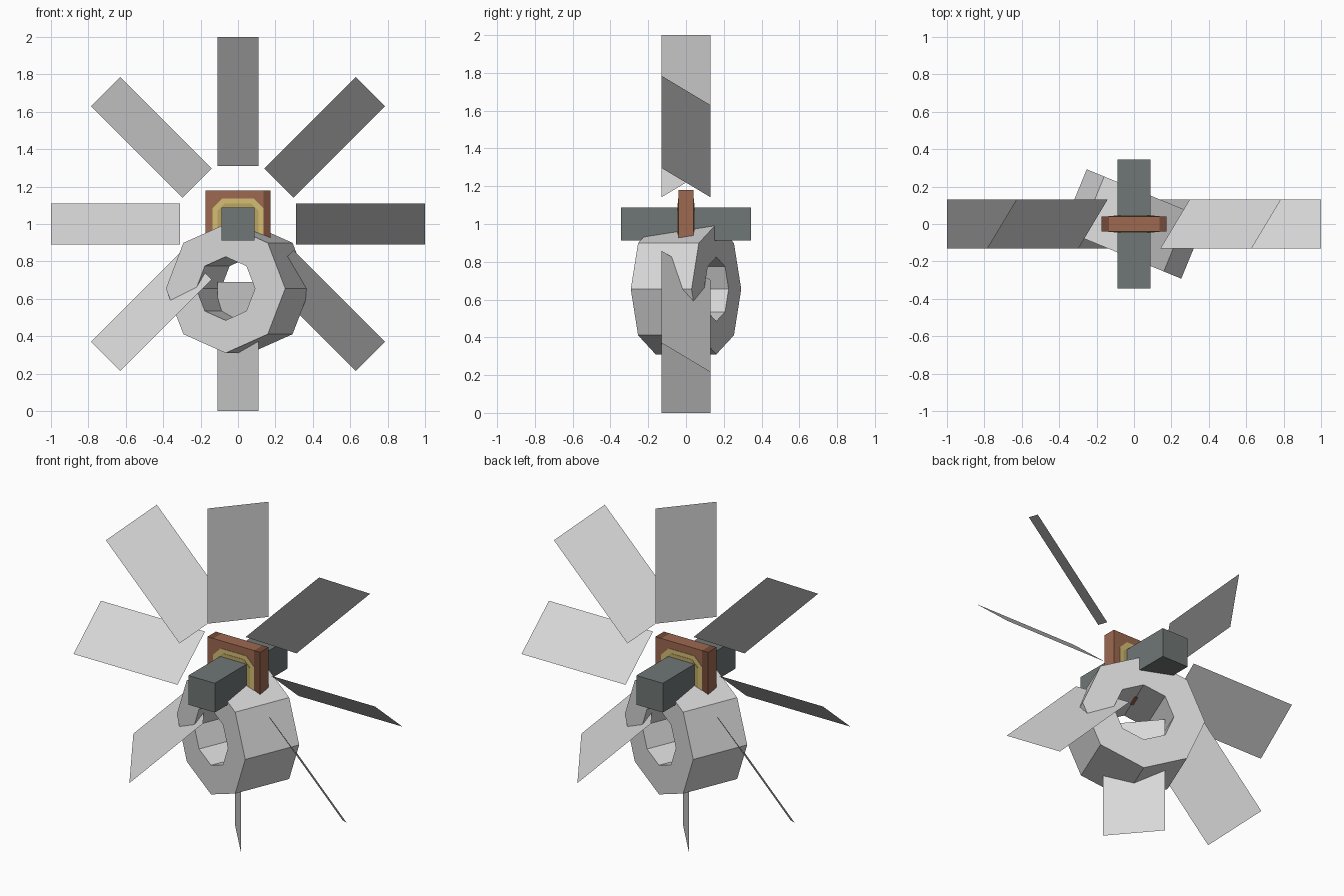
import bpy, bmesh
from math import pi, cos, sin, radians
from mathutils import Vector, Matrix

if "Cube" in bpy.data.objects:
    bpy.data.objects.remove(bpy.data.objects["Cube"])

HUB_Z = 1.0


def material(name, rgb):
    m = bpy.data.materials.new(name)
    m.use_nodes = True
    m.diffuse_color = (*rgb, 1)
    m.node_tree.nodes["Principled BSDF"].inputs["Base Color"].default_value = (*rgb, 1)
    return m


light_grey = material("light grey", (0.68, 0.68, 0.68))
slate = material("slate grey", (0.16, 0.185, 0.18))
brown = material("brown", (0.34, 0.14, 0.08))
dark_brown = material("dark brown", (0.18, 0.07, 0.04))
gold = material("gold", (0.66, 0.51, 0.17))
tan = material("tan", (0.50, 0.38, 0.13))


def finish(bm, name, *mats):
    mesh = bpy.data.meshes.new(name)
    bm.to_mesh(mesh)
    bm.free()
    for m in mats:
        mesh.materials.append(m)
    obj = bpy.data.objects.new(name, mesh)
    bpy.context.collection.objects.link(obj)
    return obj


def box(size, z):
    bm = bmesh.new()
    bmesh.ops.create_cube(bm, size=1, matrix=Matrix.Translation((0, 0, z)) @ Matrix.Diagonal((*size, 1)))
    return bm


def chamfered_plate(name, half, cut, depth, mat):
    """Square plate facing y with its four corners cut off."""
    bm = box((2 * half, 2 * depth, 2 * half), HUB_Z)
    corners = [e for e in bm.edges if abs((e.verts[0].co - e.verts[1].co).normalized().y) > 0.9]
    bmesh.ops.bevel(bm, geom=corners, offset=cut, segments=1, affect='EDGES')
    return finish(bm, name, mat)


# Fan blades: pitched single-sheet panels around the hub
for i in range(8):
    a = i * pi / 4
    radial = Vector((cos(a), 0, sin(a)))
    side = Vector((-sin(a), 0, cos(a))) * 0.11 + Vector((0, -0.13, 0))
    hub = Vector((0, 0, HUB_Z))
    bm = bmesh.new()
    bm.faces.new([bm.verts.new(hub + radial * r + side * s)
                  for r, s in ((0.31, -1), (0.31, 1), (1.0, 1), (1.0, -1))])
    finish(bm, f"blade_{i + 1}", light_grey)

# Axle
finish(box((0.175, 0.69, 0.175), HUB_Z), "axle", slate)

# Hub plate with darker ends
bm = box((0.35, 0.08, 0.36), HUB_Z)
for x in (-0.135, 0.135):
    bmesh.ops.bisect_plane(bm, geom=bm.verts[:] + bm.edges[:] + bm.faces[:],
                           plane_co=(x, 0, 0), plane_no=(1, 0, 0))
bm.normal_update()
for f in bm.faces:
    c = f.calc_center_median()
    end = 0.135 < abs(c.x) < 0.17
    if end and (abs(f.normal.z) > 0.5 or c.x * c.y < 0):
        f.material_index = 1
finish(bm, "hub_plate", brown, dark_brown)

# Painted panels on both sides of the hub plate
chamfered_plate("hub_gold_panel", 0.135, 0.05, 0.043, gold)
chamfered_plate("hub_tan_panel", 0.11, 0.04, 0.045, tan)

# Eight-sided ring hanging below the axle, turned about the vertical
bm = bmesh.new()
section = ((0.345, -0.174), (0.345, 0.174), (0.17, 0.174), (0.17, -0.174))
rows = [[bm.verts.new((r * cos(k * pi / 4), y, r * sin(k * pi / 4))) for r, y in section]
        for k in range(8)]
for k in range(8):
    p, q = rows[k], rows[(k + 1) % 8]
    for j in range(4):
        n = (j + 1) % 4
        bm.faces.new((p[j], p[n], q[n], q[j]))
bmesh.ops.recalc_face_normals(bm, faces=bm.faces[:])
ring = finish(bm, "octagonal_ring", light_grey)
ring.location = (0, 0, 0.655)
ring.rotation_euler = (0, 0, radians(-22.4))
